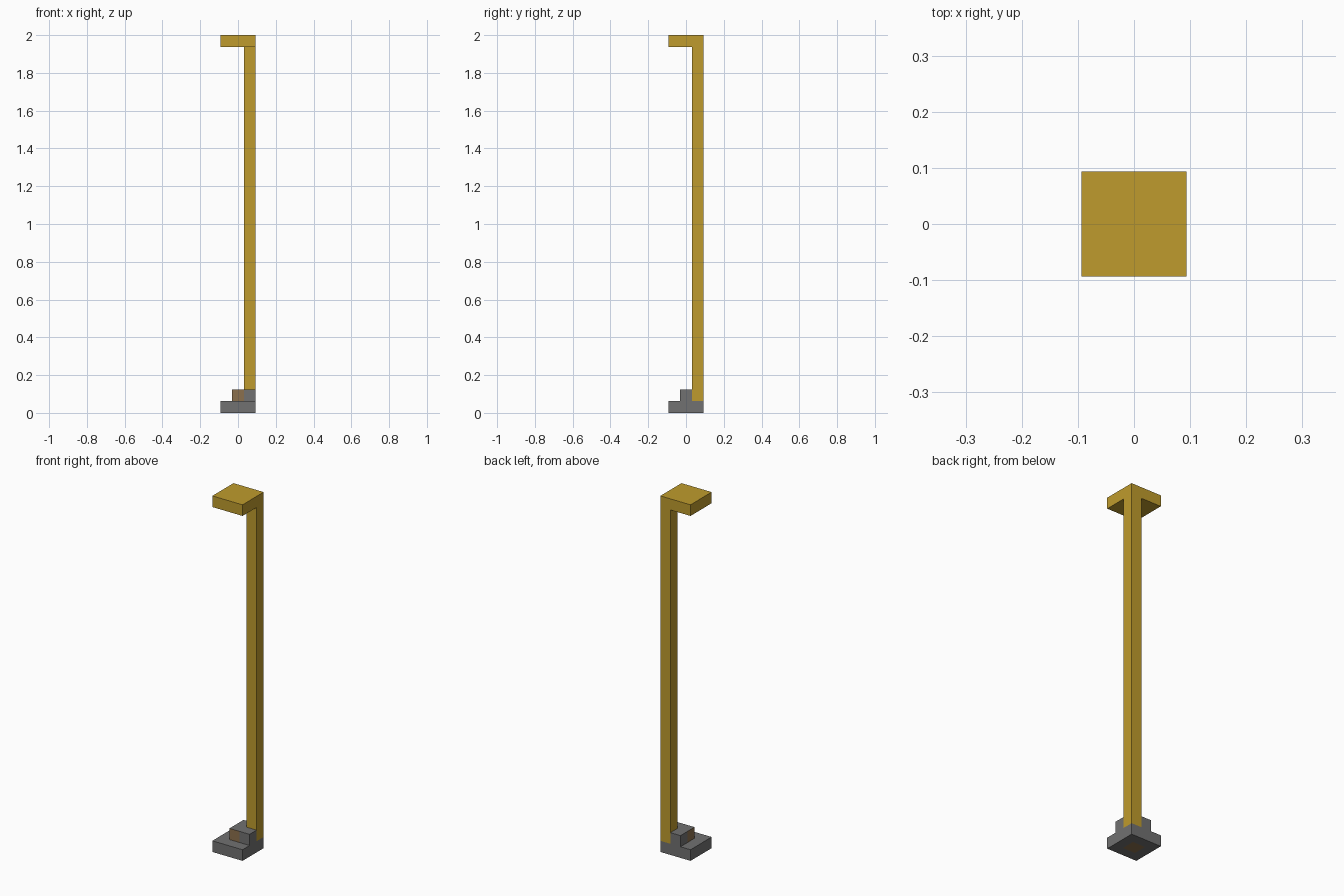
import bpy, bmesh

cube = bpy.data.objects.get("Cube")
if cube:
    bpy.data.objects.remove(cube, do_unlink=True)

U = 0.0625       # side of one block
H = U / 2
TOP = 2.0


def material(name, rgb):
    m = bpy.data.materials.new(name)
    m.use_nodes = True
    m.diffuse_color = (*rgb, 1)
    for n in m.node_tree.nodes:
        if n.type == 'BSDF_PRINCIPLED':
            n.inputs["Base Color"].default_value = (*rgb, 1)
            n.inputs["Roughness"].default_value = 0.8
    return m


gold = material("gold", (0.52, 0.33, 0.026))
grey = material("grey", (0.165, 0.165, 0.165))
brown = material("brown", (0.26, 0.16, 0.075))


def prism(name, profile, z0, z1, mats, paint=None, detail=None):
    """Extrude a flat outline from z0 to z1 and colour its faces by a rule."""
    bm = bmesh.new()
    base = bm.faces.new([bm.verts.new((x, y, z0)) for x, y in profile])
    ext = bmesh.ops.extrude_face_region(bm, geom=[base], use_keep_orig=True)
    for v in ext["geom"]:
        if isinstance(v, bmesh.types.BMVert):
            v.co.z = z1
    bmesh.ops.recalc_face_normals(bm, faces=bm.faces[:])
    if paint:
        for f in bm.faces:
            f.material_index = paint(f)
    if detail:
        detail(bm)
    mesh = bpy.data.meshes.new(name)
    bm.to_mesh(mesh)
    bm.free()
    for m in mats:
        mesh.materials.append(m)
    ob = bpy.data.objects.new(name, mesh)
    bpy.context.collection.objects.link(ob)
    return ob


def square(lo, hi):
    return [(lo, lo), (hi, lo), (hi, hi), (lo, hi)]


def bottom_spot(bm):
    """Small brown square inset in the underside."""
    under = min(bm.faces, key=lambda f: f.calc_center_median().z)
    bmesh.ops.inset_individual(bm, faces=[under], thickness=U * 1.25)
    under.material_index = 1


def inner_corner(f):
    """Brown on the two exposed side faces of the middle block."""
    c = f.calc_center_median()
    return int(abs(f.normal.z) < 0.5 and c.x < H / 2 and c.y < H / 2)


# Square foot
prism("foot", square(-3 * H, 3 * H), 0, U, [grey, brown], detail=bottom_spot)

# L-shaped step wrapped round the post
step = [(-H, -H), (H, -H), (3 * H, -H), (3 * H, H),
        (H, H), (H, 3 * H), (-H, 3 * H), (-H, H)]
prism("step", step, U, 2 * U, [grey, brown], paint=inner_corner)

# Tall corner post and the cap on it
prism("post", square(H, 3 * H), U, TOP - U, [gold])
prism("cap", square(-3 * H, 3 * H), TOP - U, TOP, [gold])
